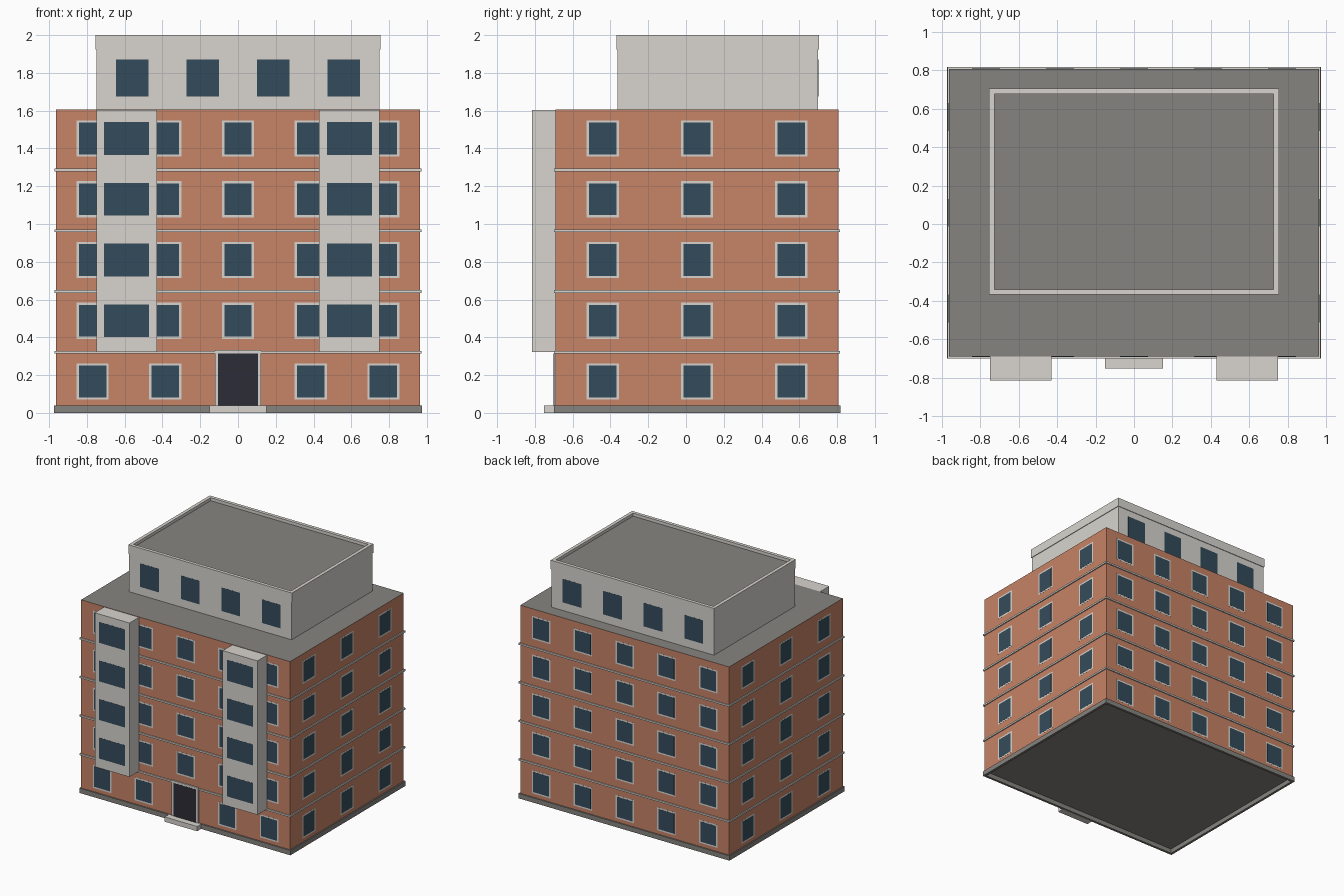
import bpy, bmesh
from mathutils import Matrix, Vector

if "Cube" in bpy.data.objects:
    bpy.data.objects.remove(bpy.data.objects["Cube"])


def material(name, rgb):
    lin = [((c / 255 + 0.055) / 1.055) ** 2.4 for c in rgb]
    m = bpy.data.materials.new(name)
    m.diffuse_color = (*lin, 1)
    m.use_nodes = True
    m.node_tree.nodes["Principled BSDF"].inputs["Base Color"].default_value = m.diffuse_color
    return m


BRICK = material("brick", (199, 131, 102))
STONE = material("pale stone", (216, 213, 207))
GLASS = material("window glass", (52, 75, 91))
GREY = material("grey concrete", (134, 132, 127))
DARK = material("dark door", (44, 44, 54))


def boxes(name, mat, spans):
    """One object made of boxes, each given as (x0, x1, y0, y1, z0, z1)."""
    bm = bmesh.new()
    for x0, x1, y0, y1, z0, z1 in spans:
        centre = Vector(((x0 + x1) / 2, (y0 + y1) / 2, (z0 + z1) / 2))
        size = Matrix.Diagonal((x1 - x0, y1 - y0, z1 - z0, 1))
        bmesh.ops.create_cube(bm, size=1, matrix=Matrix.Translation(centre) @ size)
    mesh = bpy.data.meshes.new(name)
    bm.to_mesh(mesh)
    bm.free()
    ob = bpy.data.objects.new(name, mesh)
    mesh.materials.append(mat)
    bpy.context.collection.objects.link(ob)
    return ob


def ring(x, y0, y1, z0, z1, t):
    """Four boxes forming a rectangular ring of thickness t."""
    return [(-x, x, y0, y0 + t, z0, z1), (-x, x, y1 - t, y1, z0, z1),
            (-x, -x + t, y0 + t, y1 - t, z0, z1), (x - t, x, y0 + t, y1 - t, z0, z1)]


def plate(side, wall, c, z, w, h, t):
    """Thin plate on a wall; side is the outward axis, c the centre along the wall."""
    a, b = (wall - t, wall + 0.001) if side[0] == "-" else (wall - 0.001, wall + t)
    if side[1] == "y":
        return (c - w / 2, c + w / 2, a, b, z - h / 2, z + h / 2)
    return (a, b, c - w / 2, c + w / 2, z - h / 2, z + h / 2)


# Main dimensions
X, Y0, Y1 = 0.963, -0.69, 0.807
YC = (Y0 + Y1) / 2
FLOOR, FLOORS, BASE = 0.3215, 5, 0.04
TOP = FLOOR * FLOORS
SILL = 0.1665                           # window centre above each floor
T1, T2 = 0.0006, 0.0012                 # frame and glass plate thickness

# Brick body with grey roof and underside
body = boxes("brick_body", BRICK, [(-X, X, Y0, Y1, BASE - 0.002, TOP)])
body.data.materials.append(GREY)
for p in body.data.polygons:
    p.material_index = 1 if abs(p.normal.z) > 0.9 else 0

# Plinth ring, hollow underneath, and entrance step
boxes("plinth", GREY, ring(X + 0.01, Y0 - 0.01, Y1 + 0.01, 0, BASE, 0.02))
boxes("entrance_step", STONE, [(-0.15, 0.15, -0.752, Y0 - 0.01, 0, BASE)])

# String courses between floors
B = 0.009
boxes("floor_bands", STONE,
      [(-X - B, X + B, Y0 - B, Y1 + B, FLOOR * i - 0.007, FLOOR * i + 0.007)
       for i in range(1, FLOORS)])

# Framed windows on all four walls
frames, panes = [], []
for f in range(FLOORS):
    z = f * FLOOR + SILL
    spots = []
    for i in range(-2, 3):
        if f or i:                      # the door takes the ground-floor centre
            spots.append(("-y", Y0, i * 0.385))
        spots.append(("+y", Y1, i * 0.385))
    for i in (-1, 0, 1):
        spots += [("-x", -X, YC + i * 0.499), ("+x", X, YC + i * 0.499)]
    for side, wall, c in spots:
        frames.append(plate(side, wall, c, z, 0.171, 0.192, T1))
        panes.append(plate(side, wall, c, z, 0.145, 0.168, T2))
boxes("window_frames", STONE, frames)
boxes("window_panes", GLASS, panes)

# Entrance door
boxes("door_frame", STONE, [plate("-y", Y0, 0, 0.187, 0.246, 0.294, B + 0.001)])
boxes("door", DARK, [plate("-y", Y0, 0, 0.1775, 0.21, 0.275, B + 0.002)])

# Two projecting bays with a window on each upper floor
BAY = -0.815
boxes("bays", STONE,
      [(s * 0.59 - 0.16, s * 0.59 + 0.16, BAY, Y0 + 0.001, FLOOR, TOP - 0.003) for s in (-1, 1)])
boxes("bay_windows", GLASS,
      [plate("-y", BAY, s * 0.59, f * FLOOR + SILL, 0.237, 0.174, T1)
       for s in (-1, 1) for f in range(1, FLOORS)])

# Penthouse with its roof and windows
PX, P0, P1 = 0.749, -0.363, 0.7
boxes("penthouse", STONE, [(-PX, PX, P0, P1, TOP, 1.93)])
boxes("penthouse_roof", GREY, [(-PX + 0.01, PX - 0.01, P0 + 0.01, P1 - 0.01, 1.92, 1.975)])
boxes("penthouse_windows", GLASS,
      [plate(side, wall, (i - 1.5) * 0.374, 1.773, 0.172, 0.196, T1)
       for side, wall in (("-y", P0), ("+y", P1)) for i in range(4)])

# Parapet ring around the penthouse roof
O = 0.005
boxes("parapet", STONE, ring(PX + O, P0 - O, P1 + O, 1.925, 2, 0.028))
